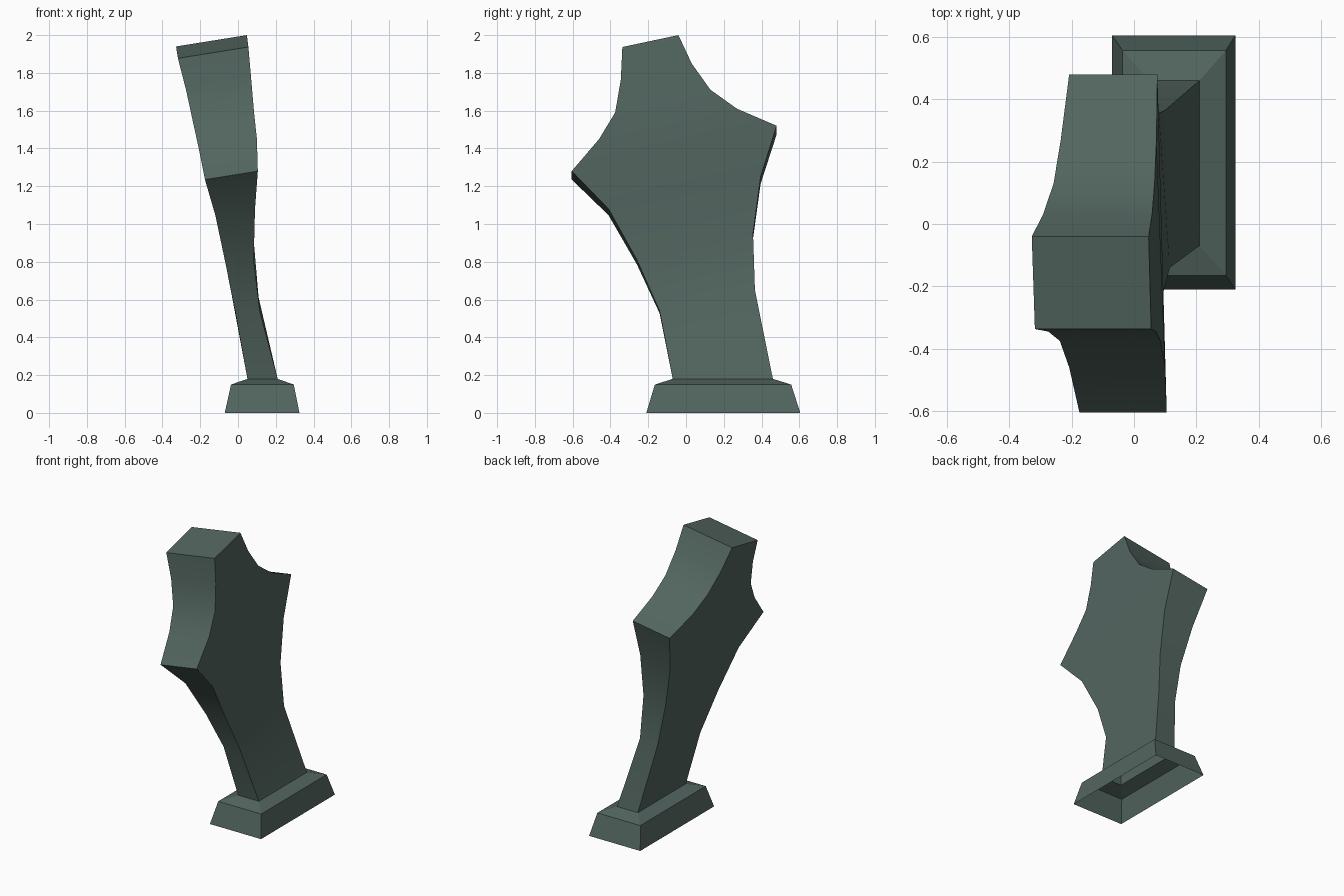
import bpy, math

if "Cube" in bpy.data.objects:
    bpy.data.objects.remove(bpy.data.objects["Cube"])

mat = bpy.data.materials.new("dark grey green")
mat.diffuse_color = (0.085, 0.13, 0.115, 1.0)
mat.use_nodes = True
mat.node_tree.nodes["Principled BSDF"].inputs["Base Color"].default_value = mat.diffuse_color


def make(name, verts, faces):
    me = bpy.data.meshes.new(name)
    me.from_pydata(verts, [], faces)
    me.materials.append(mat)
    ob = bpy.data.objects.new(name, me)
    bpy.context.collection.objects.link(ob)
    return ob


# Plinth: stacked rectangular rings, open underneath (x0, x1, y0, y1, z)
rings = [(-0.07, 0.325, -0.21, 0.605, 0.0),
         (-0.037, 0.295, -0.165, 0.557, 0.15),
         (0.05, 0.21, -0.07, 0.46, 0.18)]
verts, faces = [], []
for x0, x1, y0, y1, z in rings:
    verts += [(x0, y0, z), (x1, y0, z), (x1, y1, z), (x0, y1, z)]
for r in range(len(rings) - 1):
    for i in range(4):
        a, b = r * 4 + i, r * 4 + (i + 1) % 4
        faces.append((a, b, b + 4, a + 4))
make("plinth", verts, faces)

# Leaning slab: front and back edge chains (y, z, right x, left x), bottom to top
front = [(-0.07, 0.18, 0.21, 0.05), (-0.14, 0.54, 0.115, -0.013),
         (-0.26, 0.81, 0.083, -0.065), (-0.41, 1.08, 0.09, -0.12),
         (-0.605, 1.28, 0.105, -0.175), (-0.46, 1.45, 0.10, -0.208),
         (-0.375, 1.59, 0.085, -0.238), (-0.345, 1.765, 0.07, -0.275),
         (-0.337, 1.937, 0.055, -0.318)]
back = [(0.46, 0.18, 0.21, 0.05), (0.365, 0.65, 0.10, -0.035),
        (0.355, 0.95, 0.08, -0.09), (0.395, 1.25, 0.077, -0.155),
        (0.48, 1.52, 0.075, -0.208), (0.27, 1.61, 0.072, -0.235),
        (0.13, 1.71, 0.066, -0.258), (0.03, 1.85, 0.058, -0.292),
        (-0.04, 2.0, 0.047, -0.328)]
n = len(front)


def edge(chain, left):
    out = []
    for y, z, xr, xl in chain:
        # the left side sits slightly lower, following the lean
        drop = 0.16 * (xr - xl) * min(1, (z - 0.18) / 0.6)
        out.append((xl, y, z - drop) if left else (xr, y, z))
    return out


verts = edge(front, 0) + edge(back, 0) + edge(front, 1) + edge(back, 1)
RF, RB, LF, LB = 0, n, 2 * n, 3 * n
faces = []
for i in range(n - 1):
    for p, q in ((RF, RB), (RB, LB), (LB, LF), (LF, RF)):
        faces.append((p + i, q + i, q + i + 1, p + i + 1))
faces.append((RF + n - 1, RB + n - 1, LB + n - 1, LF + n - 1))
slab = make("leaning_slab", verts, faces)

bpy.context.view_layer.objects.active = slab
slab.select_set(True)
bpy.ops.object.shade_smooth_by_angle(angle=math.radians(30))
